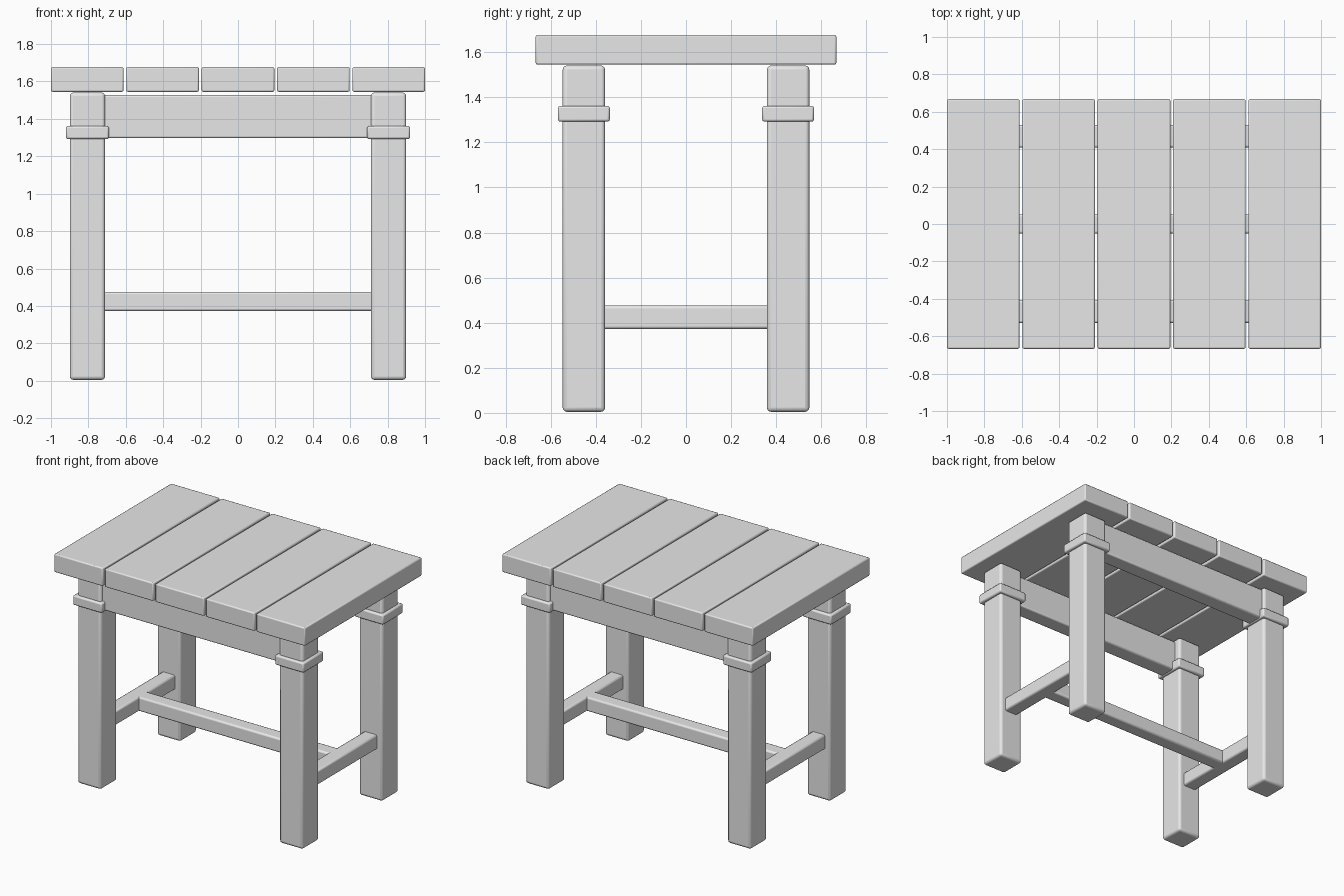
import bpy

cube = bpy.data.objects.get("Cube")
if cube:
    bpy.data.objects.remove(cube, do_unlink=True)

grey = bpy.data.materials.new("plain_grey")
grey.use_nodes = True
GREY = (0.8, 0.8, 0.8, 1)
grey.diffuse_color = GREY
grey.node_tree.nodes["Principled BSDF"].inputs["Base Color"].default_value = GREY


def beam(name, x, y, z, bevel=0.012, segments=2):
    """Rounded block spanning the given (min, max) ranges."""
    spans = (x, y, z)
    bpy.ops.mesh.primitive_cube_add(size=1, location=[(a + b) / 2 for a, b in spans])
    ob = bpy.context.object
    ob.name = name
    ob.scale = [b - a for a, b in spans]
    bpy.ops.object.transform_apply(location=False, rotation=False, scale=True)
    ob.data.materials.append(grey)
    mod = ob.modifiers.new("rounded_edges", "BEVEL")
    mod.width = bevel
    mod.segments = segments
    bpy.ops.object.shade_smooth_by_angle()
    return ob


def span(centre, half):
    return (centre - half, centre + half)


# Table top: five planks with narrow gaps
for i in range(5):
    beam(f"top_plank_{i + 1}", span((i - 2) * 0.403, 0.194), (-0.667, 0.667),
         (1.545, 1.677), 0.008)

# Legs with collars
for side, sx in (("left", 1), ("right", -1)):
    for end, sy in (("front", -1), ("back", 1)):
        x, y = sx * 0.805, sy * 0.453
        beam(f"{end}_{side}_leg", span(x, 0.094), span(y, 0.094), (0.005, 1.541), 0.018, 3)
        beam(f"{end}_{side}_collar", span(x, 0.115), span(y, 0.115), (1.292, 1.362), 0.01)
    # Side stretcher between front and back legs
    beam(f"{side}_stretcher", span(sx * 0.805, 0.052), (-0.40, 0.40), (0.372, 0.476))

# Long aprons under the top
for end, sy in (("front", -1), ("back", 1)):
    beam(f"{end}_apron", (-0.77, 0.77), span(sy * 0.469, 0.06), (1.297, 1.527), 0.01)

# Centre stretcher joining the side stretchers
beam("centre_stretcher", (-0.79, 0.79), span(0, 0.052), (0.372, 0.475))
